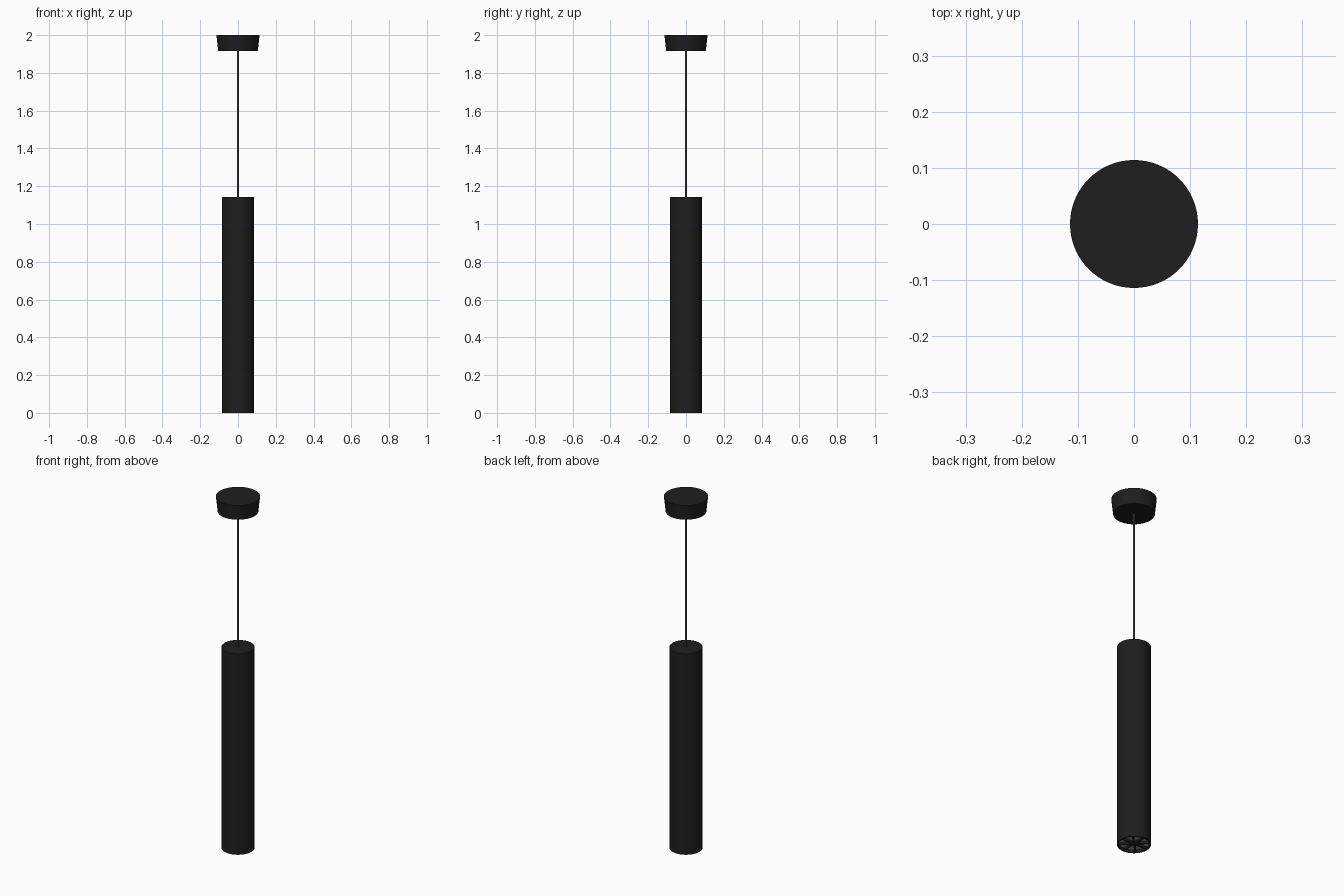
import bpy, bmesh, math
from mathutils import Matrix

if "Cube" in bpy.data.objects:
    bpy.data.objects.remove(bpy.data.objects["Cube"])

def material(name, c):
    m = bpy.data.materials.new(name)
    m.diffuse_color = (c, c, c, 1)
    m.use_nodes = True
    m.node_tree.nodes["Principled BSDF"].inputs["Base Color"].default_value = m.diffuse_color
    return m

black = material("black_metal", 0.013)
wire = material("cable_grey", 0.12)
glow = material("diffuser_grey", 0.3)

def finish(name, bm, mat, smooth=True):
    bmesh.ops.recalc_face_normals(bm, faces=bm.faces)
    me = bpy.data.meshes.new(name)
    bm.to_mesh(me)
    bm.free()
    ob = bpy.data.objects.new(name, me)
    bpy.context.collection.objects.link(ob)
    me.materials.append(mat)
    if smooth:
        bpy.ops.object.select_all(action='DESELECT')
        ob.select_set(True)
        bpy.context.view_layer.objects.active = ob
        bpy.ops.object.shade_smooth_by_angle(angle=math.radians(35))
    return ob

def lathe(name, profile, mat, sides=64):
    bm = bmesh.new()
    vs = [bm.verts.new((r, 0, z)) for r, z in profile]
    es = [bm.edges.new(p) for p in zip(vs, vs[1:])]
    bmesh.ops.spin(bm, geom=vs + es, cent=(0, 0, 0), axis=(0, 0, 1),
                   angle=math.tau, steps=sides)
    bmesh.ops.remove_doubles(bm, verts=bm.verts, dist=1e-5)
    return finish(name, bm, mat)

# Ceiling canopy, slightly tapered
lathe("ceiling_canopy", [(0, 2), (0.114, 2), (0.105, 1.915), (0, 1.915)], black)

# Suspension cable
lathe("cable", [(0, 1.92), (0.004, 1.92), (0.004, 1.14), (0, 1.14)], wire, 16)

# Long tubular shade with recessed underside
lathe("tube_shade", [(0, 1.143), (0.085, 1.143), (0.085, 0), (0.079, 0),
                     (0.079, 0.03), (0, 0.03)], black)

# Diffuser disc inside the opening
lathe("diffuser", [(0, 0.02), (0.079, 0.02), (0.079, 0.015), (0, 0.015)], glow)

# Radial louvre blades
bm = bmesh.new()
for i in range(4):
    bmesh.ops.create_cube(bm, size=1, matrix=Matrix.Rotation(i * math.pi / 4, 4, 'Z')
                          @ Matrix.Translation((0, 0, 0.01))
                          @ Matrix.Diagonal((0.157, 0.008, 0.014, 1)))
finish("louvre_blades", bm, black, False)

# Louvre hub
lathe("louvre_hub", [(0, 0.017), (0.014, 0.017), (0.014, 0.003), (0, 0.003)], black, 32)
